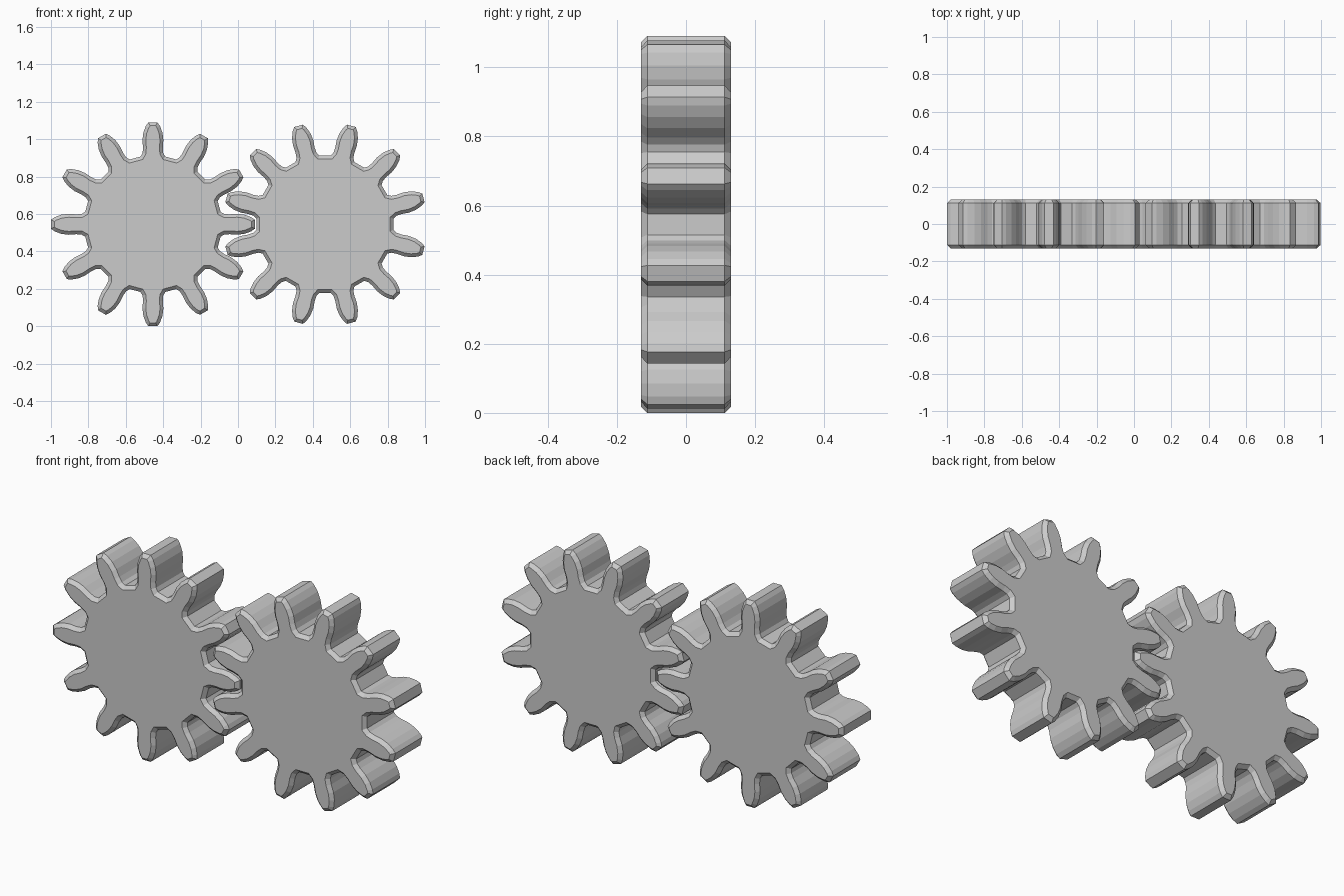
import bpy
import bmesh
import math
from mathutils import Vector

cube = bpy.data.objects.get("Cube")
if cube:
    bpy.data.objects.remove(cube, do_unlink=True)

TEETH = 12
HALF_DEPTH = 0.13
CHAMFER = 0.018
# Half tooth outline: (distance from hub, half width), root to tip
FLANK = [(0.362, 0.066), (0.382, 0.055), (0.41, 0.053), (0.45, 0.056),
         (0.49, 0.051), (0.525, 0.038), (0.545, 0.024)]

grey = bpy.data.materials.new("plain grey")
grey.use_nodes = True
colour = (0.6, 0.6, 0.6, 1)
grey.diffuse_color = colour
grey.node_tree.nodes["Principled BSDF"].inputs["Base Color"].default_value = colour


def gear_outline(phase):
    """Closed outline of the gear, one mirrored tooth after another."""
    tooth = [(r, -w) for r, w in FLANK] + [(r, w) for r, w in reversed(FLANK)]
    points = []
    for i in range(TEETH):
        a = phase + i * math.tau / TEETH
        out = Vector((math.cos(a), 0, math.sin(a)))
        side = Vector((-math.sin(a), 0, math.cos(a)))
        points += [out * r + side * w for r, w in tooth]
    return points


def make_gear(name, x, phase):
    bm = bmesh.new()
    front = Vector((0, -HALF_DEPTH, 0))
    face = bm.faces.new([bm.verts.new(p + front) for p in gear_outline(phase)])
    # Thickness
    ext = bmesh.ops.extrude_face_region(bm, geom=[face], use_keep_orig=True)
    moved = [v for v in ext["geom"] if isinstance(v, bmesh.types.BMVert)]
    bmesh.ops.translate(bm, verts=moved, vec=(0, 2 * HALF_DEPTH, 0))
    bmesh.ops.recalc_face_normals(bm, faces=bm.faces[:])
    # Chamfered rims on both flat faces
    rims = [e for e in bm.edges
            if abs(e.verts[0].co.y - e.verts[1].co.y) < HALF_DEPTH]
    bmesh.ops.bevel(bm, geom=rims, offset=CHAMFER, segments=1,
                    affect='EDGES', clamp_overlap=False)
    mesh = bpy.data.meshes.new(name)
    bm.to_mesh(mesh)
    bm.free()
    mesh.materials.append(grey)
    gear = bpy.data.objects.new(name, mesh)
    gear.location = (x, 0, 0.545)
    bpy.context.collection.objects.link(gear)


# Meshing pair: the second is turned by half a tooth
make_gear("right_gear", -0.455, 0)
make_gear("left_gear", 0.465, math.pi / TEETH)
